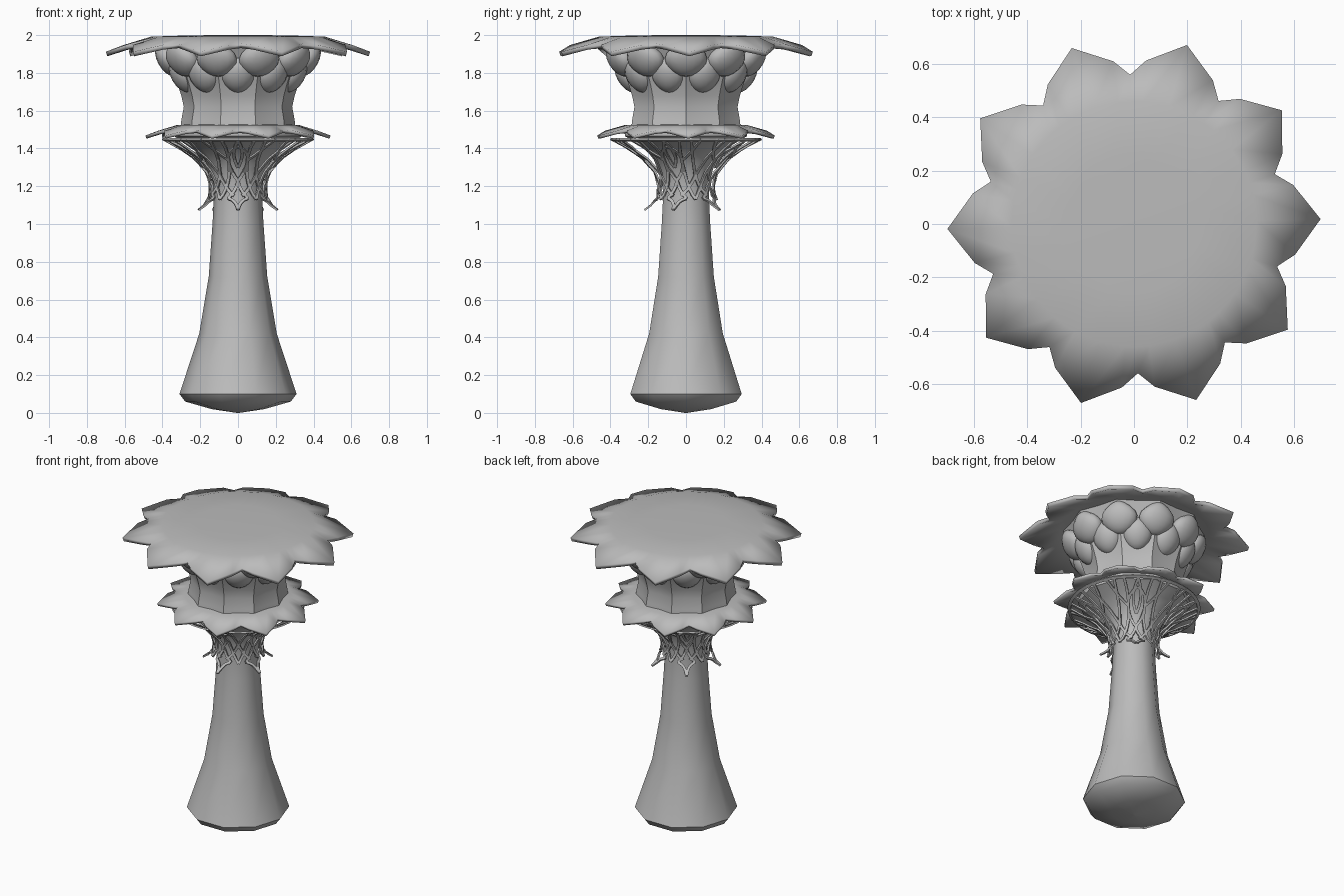
import bpy, bmesh
from math import sin, cos, pi, radians
from mathutils import Vector
from mathutils.geometry import interpolate_bezier

cube = bpy.data.objects.get("Cube")
if cube:
    bpy.data.objects.remove(cube)

stone = bpy.data.materials.new("plain_grey")
stone.use_nodes = True
stone.diffuse_color = (0.5, 0.5, 0.5, 1)
stone.node_tree.nodes["Principled BSDF"].inputs["Base Color"].default_value = (0.5, 0.5, 0.5, 1)

PETALS = 10
STEP = 2 * pi / PETALS


def polar(r, a, z):
    return Vector((r * cos(a), r * sin(a), z))


def finish(name, bm, smooth=None, thickness=0, offset=-1, fix=True):
    if fix:
        bmesh.ops.recalc_face_normals(bm, faces=bm.faces)
    mesh = bpy.data.meshes.new(name)
    bm.to_mesh(mesh)
    bm.free()
    mesh.materials.append(stone)
    ob = bpy.data.objects.new(name, mesh)
    bpy.context.collection.objects.link(ob)
    if thickness:
        mod = ob.modifiers.new("thickness", 'SOLIDIFY')
        mod.thickness, mod.offset = thickness, offset
    if smooth:
        bpy.ops.object.select_all(action='DESELECT')
        ob.select_set(True)
        bpy.context.view_layer.objects.active = ob
        bpy.ops.object.shade_smooth_by_angle(angle=radians(smooth))
    return ob


def bridge(bm, low, high):
    n = len(low)
    for i in range(n):
        j = (i + 1) % n
        bm.faces.new((low[i], low[j], high[j], high[i]))


def lathe(name, profile, smooth, dent=None):
    """Ten-sided turned form; dent pulls the middle of each side inward."""
    bm = bmesh.new()
    sides = PETALS * (2 if dent else 1)
    rings = []
    for r, z in profile:
        rings.append([bm.verts.new(polar(r * (dent if dent and i % 2 else 1), i * 2 * pi / sides, z))
                      for i in range(sides)])
    for low, high in zip(rings, rings[1:]):
        bridge(bm, low, high)
    bm.faces.new(rings[0][::-1])
    bm.faces.new(rings[-1])
    return finish(name, bm, smooth)


def petal_plate(name, scale, top):
    """Shallow dome whose rim is cut into ten pointed petals."""
    bm = bmesh.new()
    outline = [(-0.5, 0.56, -0.045), (-0.34, 0.615, -0.052), (0, 0.70, -0.088), (0.34, 0.615, -0.052)]

    def ring(radius, drop):
        return [bm.verts.new(polar(scale * (radius or r), (k + t) * STEP + radians(1.5),
                                   top + scale * (drop if radius else d)))
                for k in range(PETALS) for t, r, d in outline]

    inner, middle, rim = ring(0.25, -0.001), ring(0.46, -0.008), ring(0, 0)
    centre = bm.verts.new((0, 0, top))
    for i in range(len(inner)):
        bm.faces.new((centre, inner[i], inner[(i + 1) % len(inner)]))
    bridge(bm, middle, inner)
    bridge(bm, rim, middle)
    for f in bm.faces:
        f.normal_update()
        if f.normal.z < 0:
            f.normal_flip()
    return finish(name, bm, 35, 0.022 * scale / 0.7 * 0.8, fix=False)


def bud_row(name, radius, z, size, shift):
    """Ring of ten swollen buds, pointed at the top and slightly at the foot."""
    bm = bmesh.new()
    wide, deep, tall = size
    for k in range(PETALS):
        a = (k + shift) * STEP
        out, side = Vector((cos(a), sin(a), 0)), Vector((-sin(a), cos(a), 0))
        verts = bmesh.ops.create_uvsphere(bm, u_segments=16, v_segments=10, radius=1)["verts"]
        for v in verts:
            x, y, t = v.co
            pinch = 1 - 0.45 * t * t if t > 0 else 1 - 0.15 * t * t
            lean = 0.03 * t
            v.co = out * (radius + x * deep + lean) + side * y * wide * pinch + Vector((0, 0, z + t * tall))
    return finish(name, bm, 60)


# Stem with a rounded foot, opening into a bell under the lower petals
lathe("stem", [(0.005, 0), (0.14, 0.02), (0.28, 0.06), (0.31, 0.10), (0.205, 0.42), (0.155, 0.72),
               (0.135, 1.0), (0.127, 1.15), (0.132, 1.22), (0.15, 1.29), (0.19, 1.36),
               (0.26, 1.42), (0.34, 1.465), (0.34, 1.51)], 50)

# Petal plates
petal_plate("lower_petals", 0.7, 1.53)
petal_plate("upper_petals", 1.0, 2.0)

# Fluted drum between the plates, widening behind the buds
lathe("fluted_drum", [(0.305, 1.50), (0.30, 1.55), (0.287, 1.62), (0.30, 1.68), (0.32, 1.74),
                      (0.36, 1.84), (0.41, 1.93), (0.43, 1.97)], 25, 0.93)

# Two rows of buds
bud_row("lower_buds", 0.305, 1.79, (0.09, 0.068, 0.095), 0.5)
bud_row("upper_buds", 0.365, 1.875, (0.112, 0.068, 0.095), 0)

# Openwork cup: ribbons that follow a flared surface round the bell
CUP = [(1.07, 0.225), (1.10, 0.185), (1.14, 0.155), (1.20, 0.148), (1.27, 0.165),
       (1.35, 0.235), (1.41, 0.325), (1.46, 0.42)]


def cup_radius(z):
    for (z0, r0), (z1, r1) in zip(CUP, CUP[1:]):
        if z <= z1:
            break
    return r0 + (r1 - r0) * (z - z0) / (z1 - z0)


def ribbon(bm, points, width):
    path = [polar(cup_radius(z), a, z) for a, z in points]
    pairs = []
    for i, p in enumerate(path):
        a, z = points[i]
        along = (path[min(i + 1, len(path) - 1)] - path[max(i - 1, 0)]).normalized()
        slope = (cup_radius(z + 0.01) - cup_radius(z - 0.01)) / 0.02
        normal = Vector((cos(a), sin(a), -slope)).normalized()
        across = normal.cross(along).normalized() * width / 2
        pairs.append((bm.verts.new(p - across), bm.verts.new(p + across)))
    for (a, b), (c, d) in zip(pairs, pairs[1:]):
        bm.faces.new((a, c, d, b))


# Each ribbon: four control points as (degrees from the unit's middle, height)
RIBBONS = [
    [(0, 1.075), (4, 1.12), (8, 1.125), (19, 1.135)],
    [(19, 1.135), (12, 1.16), (4, 1.18), (0, 1.23)],
    [(8, 1.15), (28, 1.19), (45, 1.27), (50, 1.45)],
    [(36, 1.13), (20, 1.20), (8, 1.30), (13, 1.45)],
    [(0, 1.23), (20, 1.29), (15, 1.38), (0, 1.41)],
    [(13, 1.34), (24, 1.37), (27, 1.41), (30, 1.45)],
    [(0, 1.30), (7, 1.34), (6, 1.39), (0, 1.44)],
]
bm = bmesh.new()
for unit in range(5):
    middle = -pi / 2 + unit * 2 * pi / 5
    for side in (1, -1):
        for controls in RIBBONS:
            bez = interpolate_bezier(*[Vector((radians(a) * side, z, 0)) for a, z in controls], 10)
            ribbon(bm, [(middle + p.x, p.y) for p in bez], 0.016)
ribbon(bm, [(i * pi / 30, 1.445) for i in range(61)], 0.02)
finish("openwork_cup", bm, None, 0.01, 0, fix=False)
